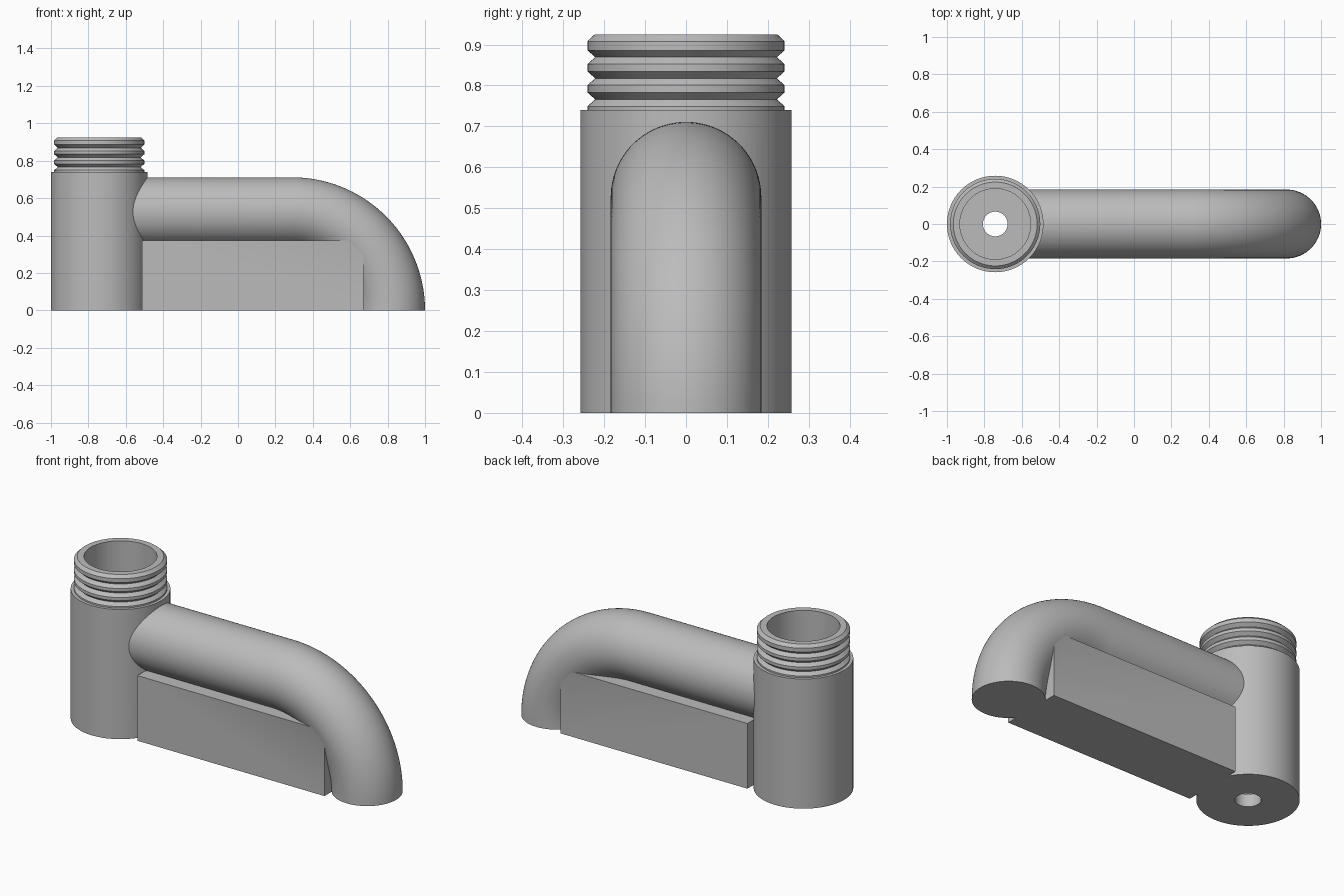
import bpy, bmesh, math
from mathutils import Vector

if "Cube" in bpy.data.objects:
    bpy.data.objects.remove(bpy.data.objects["Cube"])

SEG = 96
AXIS_X = -0.742          # centre of the upright housing

grey = bpy.data.materials.new("plain grey")
grey.diffuse_color = (0.5, 0.5, 0.5, 1)
grey.use_nodes = True
grey.node_tree.nodes["Principled BSDF"].inputs["Base Color"].default_value = grey.diffuse_color


def make_object(name, bm):
    bmesh.ops.recalc_face_normals(bm, faces=bm.faces)
    mesh = bpy.data.meshes.new(name)
    bm.to_mesh(mesh)
    bm.free()
    mesh.materials.append(grey)
    obj = bpy.data.objects.new(name, mesh)
    bpy.context.collection.objects.link(obj)
    return obj


def skin(name, rings):
    """Solid made by joining a row of closed rings and capping both ends."""
    bm = bmesh.new()
    rows = [[bm.verts.new(p) for p in ring] for ring in rings]
    for a, b in zip(rows, rows[1:]):
        for i in range(len(a)):
            j = (i + 1) % len(a)
            bm.faces.new((a[i], a[j], b[j], b[i]))
    bm.faces.new(rows[0])
    bm.faces.new(rows[-1])
    return make_object(name, bm)


def turned(name, profile):
    """Solid of revolution about the housing axis from (radius, height) pairs."""
    return skin(name, [[(AXIS_X + r * math.cos(math.tau * i / SEG),
                         r * math.sin(math.tau * i / SEG), z)
                        for i in range(SEG)] for r, z in profile])


def combine(target, other, operation):
    mod = target.modifiers.new(operation.lower(), 'BOOLEAN')
    mod.operation = operation
    mod.solver = 'EXACT'
    mod.object = other
    bpy.context.view_layer.objects.active = target
    bpy.ops.object.modifier_apply(modifier=mod.name)
    bpy.data.objects.remove(other)


# Upright housing with a ribbed neck
profile = [(0.258, 0), (0.258, 0.74), (0.241, 0.74)]
for k in range(3):
    z = 0.749 + 0.0515 * k
    profile += [(0.241, z), (0.222, z + 0.017), (0.241, z + 0.034)]
    if k < 2:
        continue
profile += [(0.241, 0.908), (0.224, 0.924)]
fitting = turned("elbow_fitting", profile)

# Bent pipe: straight run, then a quarter bend down to the ground
R_PIPE, R_BEND, BEND_X = 0.184, 0.527, 0.289
path = [(Vector((-0.575, 0, R_BEND)), 0.0)]
for k in range(41):
    a = math.pi / 2 * k / 40
    path.append((Vector((BEND_X + R_BEND * math.sin(a), 0, R_BEND * math.cos(a))), a))
rings = []
for centre, a in path:
    out = Vector((math.sin(a), 0, math.cos(a)))
    rings.append([centre + R_PIPE * (out * math.cos(t) + Vector((0, 1, 0)) * math.sin(t))
                  for t in (math.tau * i / SEG for i in range(SEG))])
pipe = skin("pipe", rings)

# Rectangular support block under the pipe
x0, x1, half, top = -0.512, 0.67, 0.177, 0.372
block = skin("support_block", [[(x0, -half, z), (x1, -half, z), (x1, half, z), (x0, half, z)]
                               for z in (0, top)])

combine(fitting, pipe, 'UNION')
combine(fitting, block, 'UNION')

# Wide bore from the top and small drain hole through the floor
bore = turned("bore_cutter", [(0.066, -0.1), (0.066, 0.07), (0.189, 0.07), (0.189, 1.1)])
combine(fitting, bore, 'DIFFERENCE')

# Smooth round surfaces, crisp edges
bpy.ops.object.select_all(action='DESELECT')
fitting.select_set(True)
bpy.context.view_layer.objects.active = fitting
bpy.ops.object.shade_smooth_by_angle(angle=math.radians(25))
